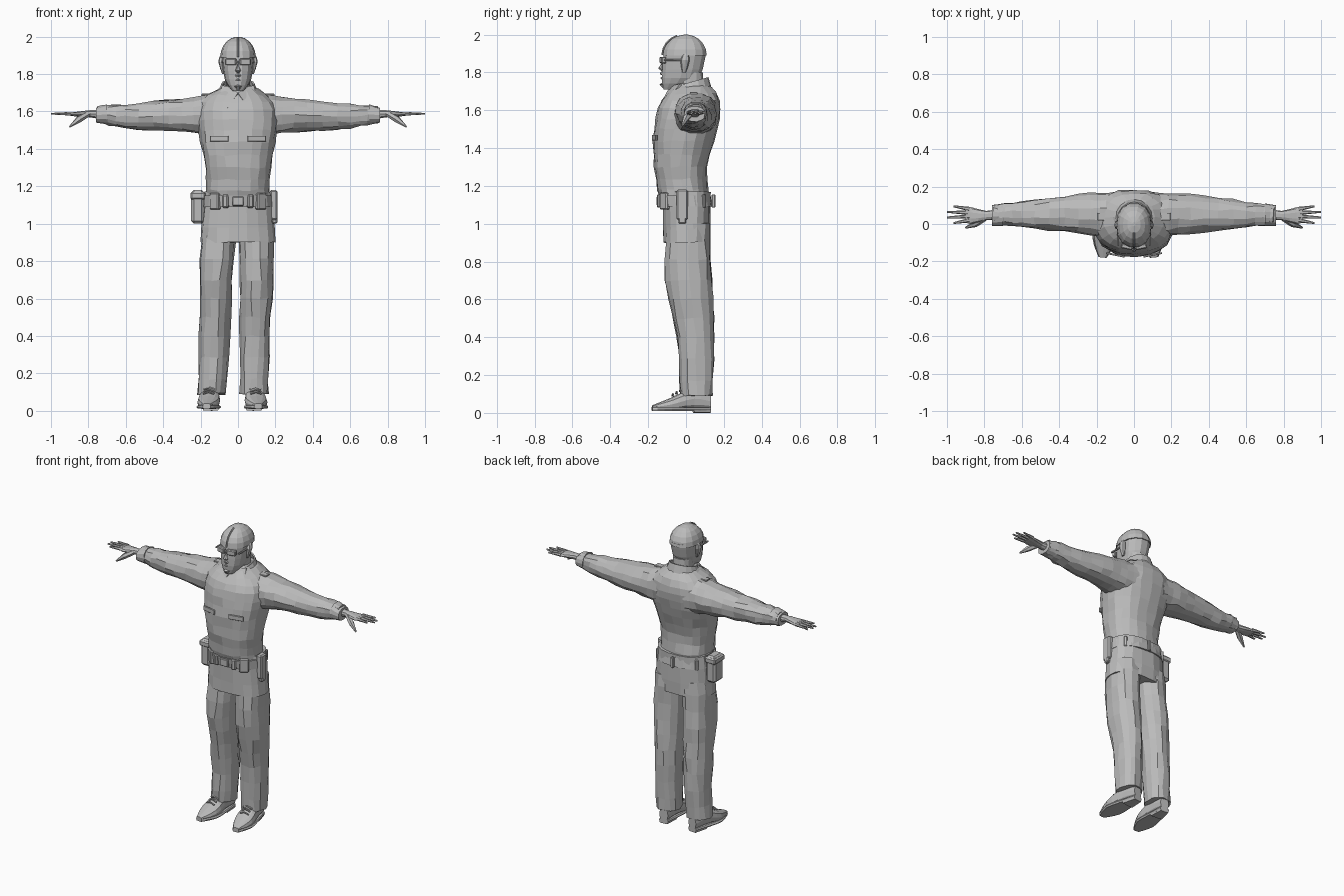
import bpy, bmesh, math, random
from mathutils import Vector, Matrix

random.seed(4)
default = bpy.data.objects.get("Cube")
if default:
    bpy.data.objects.remove(default, do_unlink=True)

tone = 0.5
grey = bpy.data.materials.new("plain grey")
grey.use_nodes = True
grey.diffuse_color = (tone, tone, tone, 1)
grey.node_tree.nodes["Principled BSDF"].inputs["Base Color"].default_value = grey.diffuse_color


def finish(name, bm, thickness=None):
    bmesh.ops.recalc_face_normals(bm, faces=bm.faces)
    mesh = bpy.data.meshes.new(name)
    bm.to_mesh(mesh)
    bm.free()
    mesh.materials.append(grey)
    obj = bpy.data.objects.new(name, mesh)
    bpy.context.collection.objects.link(obj)
    if thickness:
        obj.modifiers.new("thickness", "SOLIDIFY").thickness = thickness
    return obj


def skin(bm, rings, caps=True):
    """Bridge successive vertex rings and close the ends."""
    for lower, upper in zip(rings, rings[1:]):
        for i in range(len(lower)):
            bm.faces.new((lower[i - 1], lower[i], upper[i], upper[i - 1]))
    if caps:
        bm.faces.new(rings[0])
        bm.faces.new(rings[-1])


def smooth_between(keys, steps):
    """Fill in sections along a smooth curve through the key sections."""
    keys = [Vector(key) for key in keys]
    padded = [keys[0]] + keys + [keys[-1]]
    filled = []
    for before, start, end, after in zip(padded, padded[1:], padded[2:], padded[3:]):
        for step in range(steps):
            t = step / steps
            leave, arrive = (end - before) / 2, (after - start) / 2
            ease = t * t * (3 - 2 * t)
            filled.append(start.lerp(end, ease) + leave * t * (1 - t) ** 2 - arrive * t * t * (1 - t))
    return filled + [keys[-1]]


def even(rows):
    """Turn (position, half width, low, high) into a section centred on x."""
    return [(position, -half, half, low, high) for position, half, low, high in rows]


def loft(name, axis, keys, sides=14, steps=3, power=2.3, folds=0.0, place=Matrix()):
    """Rounded sections along an axis: (position, low u, high u, low v, high v)."""
    bm = bmesh.new()
    rings = []
    for position, low_u, high_u, low_v, high_v in smooth_between(keys, steps):
        ring = []
        for i in range(sides):
            angle = math.tau * i / sides
            c, s = math.cos(angle), math.sin(angle)
            c = math.copysign(abs(c) ** (2 / power), c)
            s = math.copysign(abs(s) ** (2 / power), s)
            u = (low_u + high_u + (high_u - low_u) * c) / 2
            v = (low_v + high_v + (high_v - low_v) * s) / 2
            point = Vector({"x": (position, u, v), "y": (u, position, v), "z": (u, v, position)}[axis])
            crease = Vector([random.uniform(-folds, folds) for direction in "xyz"])
            ring.append(bm.verts.new(place @ (point + crease)))
        rings.append(ring)
    skin(bm, rings)
    return finish(name, bm)


def tube(name, points, radii, place=Matrix(), sides=6):
    """Tapered round bar through a few points."""
    bm = bmesh.new()
    points = [Vector(point) for point in points]
    rings = []
    for k, (point, radius) in enumerate(zip(points, radii)):
        along = points[min(k + 1, len(points) - 1)] - points[max(k - 1, 0)]
        spin = along.to_track_quat("Z", "Y")
        rings.append([])
        for i in range(sides):
            angle = math.tau * i / sides
            rim = Vector((math.cos(angle), math.sin(angle), 0)) * radius
            rings[-1].append(bm.verts.new(place @ (point + spin @ rim)))
    skin(bm, rings)
    return finish(name, bm)


def box(name, centre, size, spin=0.0, place=Matrix()):
    """Block with chamfered edges, turned about the vertical."""
    bm = bmesh.new()
    bmesh.ops.create_cube(bm, size=1, matrix=Matrix.Diagonal((*size, 1)))
    bmesh.ops.bevel(bm, geom=bm.edges[:], offset=min(size) / 5, segments=1, affect="EDGES")
    place = place @ Matrix.Translation(centre) @ Matrix.Rotation(spin, 4, "Z")
    bmesh.ops.transform(bm, matrix=place, verts=bm.verts)
    return finish(name, bm)


# Shirt, trouser seat and belt
loft("shirt_body", "z", even([
    (1.14, .17, -.14, .12), (1.3, .175, -.17, .11), (1.5, .21, -.17, .17),
    (1.65, .2, -.13, .18), (1.74, .07, -.05, .12)]), sides=20, power=2.4, folds=.005)
loft("trouser_seat", "z", even([(.9, .2, -.12, .13), (1.17, .18, -.12, .13)]), sides=18, power=2.5, folds=.003)
waist = 1.12
loft("belt", "z", even([(waist - .03, .19, -.14, .14), (waist + .03, .185, -.15, .13)]), sides=20, steps=1)

# Gear spread around the belt, angles measured from the left side
for name, degrees, size in (
        ("belt_buckle", -90, (.06, .02, .05)),
        ("front_pouch", -50, (.06, .03, .09)), ("front_pouch", -130, (.06, .03, .09)),
        ("front_keeper", -70, (.03, .03, .07)), ("front_keeper", -110, (.03, .03, .07)),
        ("back_loop", 40, (.02, .02, .07)), ("back_loop", 90, (.02, .02, .07)), ("back_loop", 140, (.02, .02, .07))):
    angle = math.radians(degrees)
    box(name, (.19 * math.cos(angle), .145 * math.sin(angle), waist), size, angle + math.pi / 2)
box("holster", (.19, -.02, waist - .02), (.04, .06, .16))
box("holster_tip", (.195, -.02, waist - .1), (.03, .04, .04))
box("side_pouch", (-.215, 0, waist - .03), (.07, .1, .18))
box("side_pouch_flap", (-.215, 0, waist + .03), (.08, .11, .04))

mirror = Matrix.Scale(-1, 4, (1, 0, 0))
for side, place in (("left", Matrix()), ("right", mirror)):
    # The right foot stands a little wider
    stance = .06 if side == "right" else 0

    # Trouser leg, leaning out to its foot
    lean = Matrix.Identity(4)
    lean[0][2] = -stance
    lean[0][3] = stance
    loft(side + "_trouser_leg", "z", [
        (.09, .01, .16, -.03, .14), (.4, .01, .17, -.05, .15),
        (.7, .01, .19, -.11, .14), (1, 0, .19, -.1, .12)], power=2.2, folds=.006, place=place @ lean)

    # Shoe with sole, heel and laces, toes turned outward
    foot = place @ Matrix.Translation((.09 + stance, 0, 0)) @ Matrix.Rotation(.1, 4, "Z")
    shoe = even([(.13, .03, .02, .1), (.04, .045, .02, .13), (-.08, .06, .01, .08), (-.18, .02, .02, .04)])
    sole = [(y, left, right, .01, .03) for y, left, right, low, high in shoe]
    heel = [(y, left, right, 0, .03) for y, left, right, low, high in shoe[:2]]
    loft(side + "_shoe", "y", shoe, sides=12, power=2.6, place=foot)
    loft(side + "_sole", "y", sole, sides=8, power=6, place=foot @ Matrix.Diagonal((1.08, 1, 1, 1)))
    loft(side + "_heel", "y", heel, sides=8, power=6, place=foot)
    for row in range(3):
        y = -.07 + .02 * row
        z = .1 + .012 * row
        tube(side + "_lace", [(-.03, y, z - .01), (0, y, z), (.03, y, z - .01)], [.005] * 3, foot)

    # Sleeve and cuff
    loft(side + "_sleeve", "x", [
        (.1, -.08, .17, 1.46, 1.7), (.3, -.05, .16, 1.49, 1.67),
        (.6, -.02, .12, 1.51, 1.64), (.75, 0, .1, 1.54, 1.63)], steps=4, folds=.006, place=place)
    loft(side + "_cuff", "x", [(.7, -.01, .11, 1.53, 1.64), (.76, -.01, .1, 1.54, 1.62)], steps=1, place=place)

    # Hand, fingers and thumb
    reach = 1.588
    loft(side + "_hand", "x", [
        (.74, .02, .08, reach - .03, reach + .02), (.79, .02, .07, reach - .02, reach + .02),
        (.87, 0, .09, reach - .015, reach + .01), (.9, .01, .09, reach - .01, reach + .01)],
        sides=10, steps=2, place=place)
    for finger in range(4):
        y = .02 + .02 * finger
        spread = .01 * (finger - 1.5)
        tip = .965 if finger in (0, 3) else 1
        tube(side + "_finger", [(.88, y, reach), (tip, y + spread, reach)], [.012, .005], place)
    tube(side + "_thumb", [(.8, .03, reach), (.85, 0, reach - .03), (.9, -.02, reach - .07)], [.016, .018, .005], place)

    # Shirt pocket flap and shoulder strap
    box(side + "_pocket_flap", (.1, -.165, 1.455), (.1, .01, .03), .2, place)
    box(side + "_shoulder_strap", (.15, .04, 1.69), (.09, .04, .01), 0, place)

    # Open collar point
    bm = bmesh.new()
    outline = [(0, -.1, 1.7), (.055, -.14, 1.62), (.1, -.08, 1.68), (.085, -.03, 1.74), (.04, -.07, 1.73)]
    bm.faces.new([bm.verts.new(place @ Vector(corner)) for corner in outline])
    finish(side + "_collar_point", bm, thickness=.01)

    # Ear and glasses
    brow = 1.865
    loft(side + "_ear", "z", [(1.8, .07, .085, -.02, 0), (brow, .07, .105, -.03, .02), (1.9, .07, .095, -.01, .01)],
         sides=8, steps=2, place=place)
    box(side + "_lens", (.038, -.122, brow), (.06, .025, .035), .2, place)
    box(side + "_temple_bar", (.085, -.065, brow), (.01, .1, .01), 0, place)

# Collar stand, rising towards the back and narrowing upward
bm = bmesh.new()
rings = []
for rise in (0, .5, 1):
    rings.append([])
    for i in range(16):
        angle = math.tau * i / 16
        radius = .115 - .027 * rise
        height = 1.685 + rise * (.065 + .025 * math.sin(angle))
        rings[-1].append(bm.verts.new((radius * math.cos(angle), .03 + radius * math.sin(angle), height)))
skin(bm, rings, caps=False)
finish("collar_stand", bm, thickness=.01)

# Neck, head and domed cap
loft("neck", "z", even([(1.66, .06, -.04, .1), (1.8, .065, -.05, .09)]))
loft("head", "z", even([(1.71, .03, -.12, -.05), (1.77, .07, -.13, .07), (1.91, .09, -.12, .11)]))
dome = []
for level in range(6):
    angle = math.radians(17 * level)
    radius = math.cos(angle)
    dome.append((1.89 + .11 * math.sin(angle), .095 * radius, -.125 * radius, .112 * radius))
loft("cap", "z", even(dome), steps=1)
tube("cap_ridge", [(0, y, z + .002) for z, half, y, back in dome[:-1]], [.006] * 5)

# Face
box("glasses_bridge", (0, -.128, brow), (.03, .01, .01))
tube("nose", [(0, -.118, brow), (0, -.134, 1.82), (0, -.118, 1.81)], [.008, .015, .01])
for name, height, radius in (("moustache", 1.795, .01), ("lower_lip", 1.77, .007)):
    tube(name, [(-.035, -.11, height - .01), (0, -.128, height), (.035, -.11, height - .01)], [.004, radius, .004])
tube("chin", [(0, -.11, 1.76), (0, -.122, 1.735), (0, -.11, 1.715)], [.015, .02, .01])
